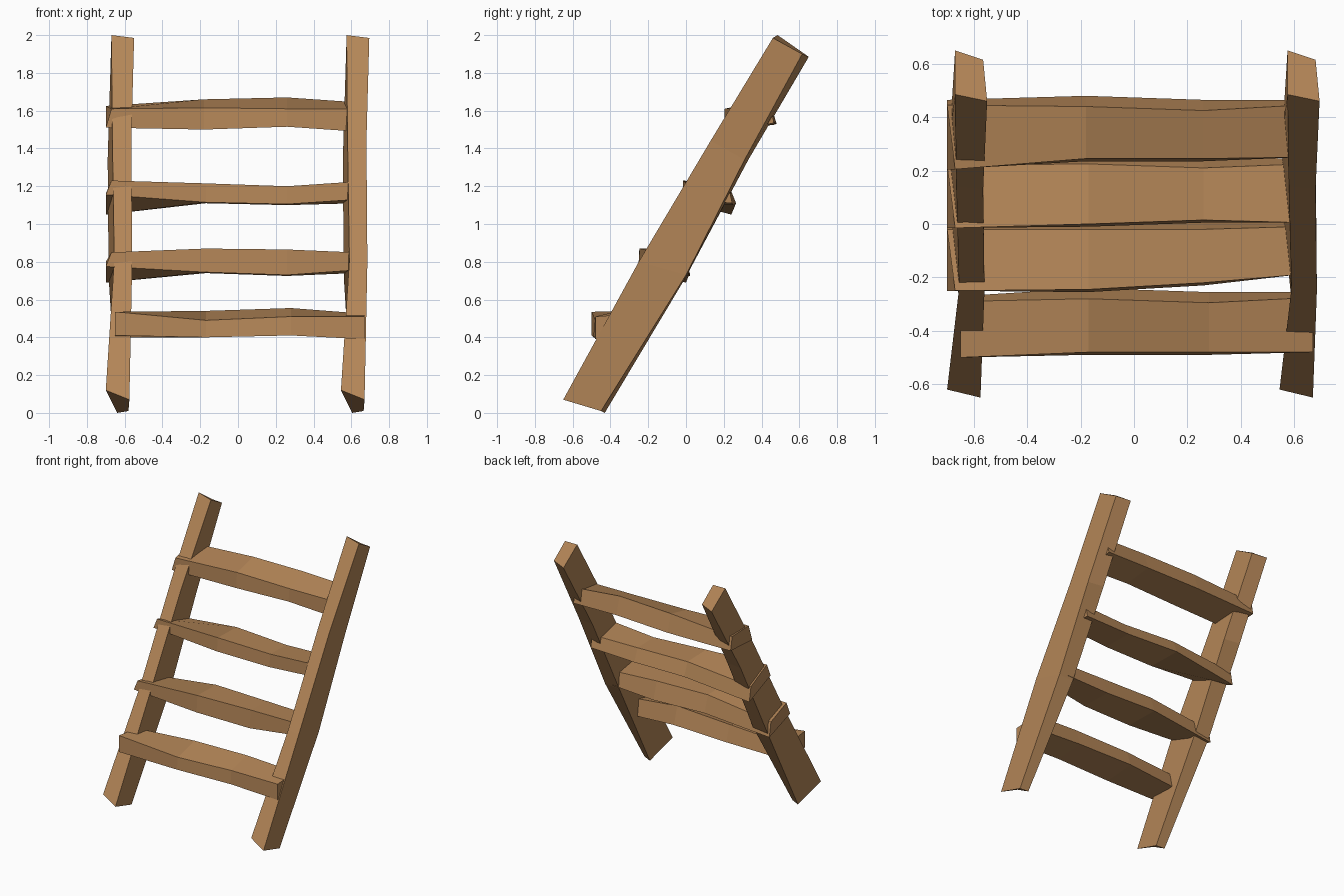
import bpy

wood = bpy.data.materials.new("wood")
wood.diffuse_color = (0.45, 0.235, 0.095, 1)


def loft(name, rings):
    """Flat-faced beam through four-cornered rings, capped at both ends."""
    verts = [v for r in rings for v in r]
    n = len(rings)
    faces = [(0, 1, 2, 3), tuple(4 * n - 1 - i for i in range(4))]
    for k in range(n - 1):
        for i in range(4):
            j = (i + 1) % 4
            faces.append((4 * k + i, 4 * k + 4 + i, 4 * k + 4 + j, 4 * k + j))
    me = bpy.data.meshes.new(name)
    me.from_pydata(verts, [], faces)
    me.materials.append(wood)
    ob = bpy.data.objects.new(name, me)
    bpy.context.collection.objects.link(ob)
    # consistent outward normals
    import bmesh
    bm = bmesh.new()
    bm.from_mesh(me)
    bmesh.ops.recalc_face_normals(bm, faces=bm.faces)
    bm.to_mesh(me)
    bm.free()
    return ob


# Side rails: the same crooked beam, placed twice
rail = [
    [(-.70, -.62, .12), (-.575, -.65, .07), (-.58, -.45, .01), (-.64, -.43, 0)],
    [(-.655, -.24, .81), (-.56, -.25, .80), (-.565, 0, .73), (-.685, 0, .72)],
    [(-.665, .14, 1.45), (-.565, .13, 1.44), (-.565, .31, 1.34), (-.69, .33, 1.34)],
    [(-.67, .485, 2.0), (-.55, .46, 1.985), (-.565, .615, 1.90), (-.67, .65, 1.885)],
]
for side, dx in (("left", 0), ("right", 1.245)):
    loft(side + "_rail", [[(x + dx, y, z) for x, y, z in r] for r in rail])

# Treads, per section: x, front y, back y, front top z, back top z,
# front thickness, back thickness
treads = [
    [(-.65, -.50, -.29, .535, .51, .125, .11), (-.17, -.48, -.28, .49, .54, .09, .12),
     (.28, -.48, -.295, .51, .555, .10, .13), (.67, -.48, -.275, .51, .525, .12, .12)],
    [(-.67, -.25, -.02, .85, .80, .075, .11), (-.17, -.245, -.02, .87, .865, .125, .125),
     (.26, -.22, -.02, .865, .855, .135, .13), (.61, -.19, -.01, .85, .84, .095, .10)],
    [(-.67, -.015, .22, 1.23, 1.16, .075, .11), (-.17, 0, .225, 1.215, 1.21, .10, .10),
     (.26, .015, .21, 1.20, 1.195, .095, .095), (.63, .005, .225, 1.225, 1.20, .095, .09)],
    [(-.67, .205, .445, 1.61, 1.625, .10, .10), (-.18, .245, .44, 1.615, 1.66, .115, .13),
     (.26, .245, .425, 1.61, 1.67, .095, .13), (.62, .25, .445, 1.61, 1.645, .12, .11)],
]
for i, sections in enumerate(treads):
    rings = []
    for k, (x, yf, yb, zf, zb, tf, tb) in enumerate(sections):
        flare = 0.02 if k in (1, 2) else 0      # underside a little wider
        skew = -0.03 if k == 0 and i else 0     # slanted left end
        rings.append([(x, yf, zf), (x + skew, yb, zb),
                      (x + skew, yb + flare + .02, zb - tb),
                      (x + skew, yf - flare / 2, zf - tf)])
    loft("tread_%d" % (i + 1), rings)
